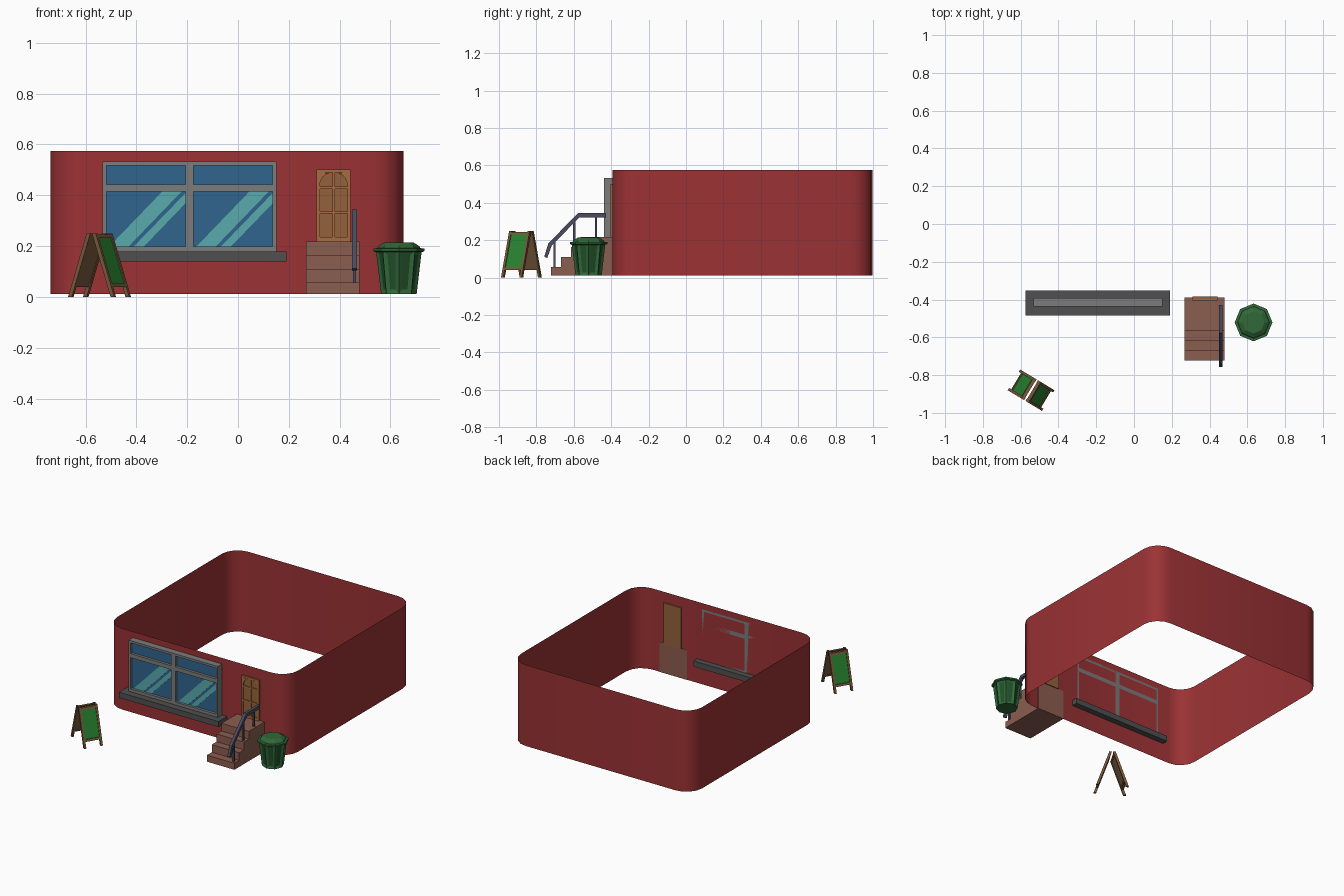
import bpy, bmesh
from math import sin, cos, pi, radians
from mathutils import Vector, Matrix

if "Cube" in bpy.data.objects:
    bpy.data.objects.remove(bpy.data.objects["Cube"])


def mat(name, r, g, b):
    m = bpy.data.materials.new(name)
    m.diffuse_color = (r, g, b, 1)
    m.use_nodes = True
    m.node_tree.nodes["Principled BSDF"].inputs["Base Color"].default_value = m.diffuse_color
    return m


BRICK = mat("red_wall", 0.33, 0.032, 0.035)
STEP = mat("step_brown", 0.26, 0.11, 0.08)
DOOR = mat("door_wood", 0.38, 0.15, 0.05)
PANEL = mat("door_panel", 0.30, 0.12, 0.045)
GLASS = mat("glass", 0.03, 0.13, 0.27)
SHINE = mat("glass_shine", 0.1, 0.40, 0.42)
STONE = mat("frame_grey", 0.2, 0.2, 0.2)
DARK = mat("sill_grey", 0.08, 0.08, 0.08)
METAL = mat("rail_metal", 0.07, 0.07, 0.12)
BIN = mat("bin_green", 0.03, 0.14, 0.04)
GROOVE = mat("bin_groove", 0.015, 0.08, 0.022)
WOOD = mat("board_wood", 0.19, 0.10, 0.045)
CHALK = mat("board_green", 0.02, 0.22, 0.03)


def finish(name, bm, *mats):
    bmesh.ops.recalc_face_normals(bm, faces=bm.faces)
    me = bpy.data.meshes.new(name)
    bm.to_mesh(me)
    bm.free()
    ob = bpy.data.objects.new(name, me)
    bpy.context.collection.objects.link(ob)
    for m in mats:
        me.materials.append(m)
    return ob


def prism(bm, pts, off):
    """Polygon swept along off into a closed solid."""
    off = Vector(off)
    a = [bm.verts.new(p) for p in pts]
    b = [bm.verts.new(Vector(p) + off) for p in pts]
    bm.faces.new(a)
    bm.faces.new(b[::-1])
    for i in range(len(a)):
        j = (i + 1) % len(a)
        bm.faces.new((a[i], b[i], b[j], a[j]))


def box(bm, x0, x1, y0, y1, z0, z1):
    prism(bm, [(x0, y0, z0), (x1, y0, z0), (x1, y0, z1), (x0, y0, z1)], (0, y1 - y0, 0))


def rings(bm, prof, n, cx, cy, cap_top=True):
    """Revolve (radius, z) points with n sides; returns side faces."""
    loops = [[bm.verts.new((cx + r * cos(2 * pi * i / n), cy + r * sin(2 * pi * i / n), z))
              for i in range(n)] for r, z in prof]
    side = [bm.faces.new((a[i], a[(i + 1) % n], b[(i + 1) % n], b[i]))
            for a, b in zip(loops, loops[1:]) for i in range(n)]
    bm.faces.new(loops[0][::-1])
    if cap_top:
        bm.faces.new(loops[-1])
    return side


# Wall: open sheet with rounded corners
X0, X1, Y0, Y1, R, SEG = -0.738, 0.652, -0.392, 0.997, 0.12, 4
bm = bmesh.new()
outline = []
for k, (cx, cy) in enumerate([(X1 - R, Y1 - R), (X0 + R, Y1 - R), (X0 + R, Y0 + R), (X1 - R, Y0 + R)]):
    for s in range(SEG + 1):
        t = (k + s / SEG) * pi / 2
        outline.append((cx + R * cos(t), cy + R * sin(t)))
lo = [bm.verts.new((x, y, 0.012)) for x, y in outline]
hi = [bm.verts.new((x, y, 0.575)) for x, y in outline]
for i in range(len(lo)):
    j = (i + 1) % len(lo)
    bm.faces.new((lo[i], lo[j], hi[j], hi[i])).smooth = True
finish("wall", bm, BRICK)

# Window sill, frame, glass and slanted reflections
bm = bmesh.new()
box(bm, -0.574, 0.19, -0.485, -0.352, 0.14, 0.179)
finish("window_sill", bm, DARK)

bm = bmesh.new()
for x0, x1 in [(-0.533, -0.518), (-0.207, -0.175), (0.136, 0.151)]:
    box(bm, x0, x1, -0.438, -0.392, 0.179, 0.533)
for x0, x1 in [(-0.518, -0.207), (-0.175, 0.136)]:
    for z0, z1 in [(0.179, 0.199), (0.415, 0.443), (0.518, 0.533)]:
        box(bm, x0, x1, -0.438, -0.392, z0, z1)
finish("window_frame", bm, STONE)

glass, shine = bmesh.new(), bmesh.new()
for x in (-0.518, -0.175):
    for z0, z1 in [(0.199, 0.415), (0.443, 0.518)]:
        box(glass, x, x + 0.311, -0.42, -0.40, z0, z1)
    for pts in ([(0.012, 0.199), (0.088, 0.199), (0.296, 0.415), (0.22, 0.415)],
                [(0.108, 0.199), (0.148, 0.199), (0.311, 0.368), (0.311, 0.408)]):
        prism(shine, [(x + u, -0.422, z) for u, z in pts], (0, 0.002, 0))
finish("window_glass", glass, GLASS)
finish("glass_reflections", shine, SHINE)

# Door: slab, raised frame bars and arched top corners
bm = bmesh.new()
box(bm, 0.309, 0.443, -0.397, -0.384, 0.216, 0.502)
finish("door_slab", bm, PANEL)
bm = bmesh.new()
for x0, x1 in [(0.309, 0.322), (0.371, 0.381), (0.43, 0.443)]:
    box(bm, x0, x1, -0.404, -0.397, 0.216, 0.502)
for x0, x1 in [(0.322, 0.371), (0.381, 0.43)]:
    for z0, z1 in [(0.216, 0.236), (0.328, 0.337), (0.425, 0.434), (0.49, 0.502)]:
        box(bm, x0, x1, -0.404, -0.397, z0, z1)
for s in (-1, 1):
    arc = [(0.376 + s * 0.054 * cos(t * pi / 10), -0.404, 0.442 + 0.048 * sin(t * pi / 10)) for t in range(5)]
    prism(bm, arc + [(0.376 + s * 0.054, -0.404, 0.49)], (0, 0.007, 0))
finish("door_frame", bm, DOOR)

# Steps
ys, zs = (-0.722, -0.669, -0.616, -0.563), (0.057, 0.110, 0.164, 0.218)
prof = [(-0.39, 0.012), (ys[0], 0.012)]
prev = 0.012
for y, z in zip(ys, zs):
    prof += [(y, prev), (y, z)] if prev > 0.012 else [(y, z)]
    prev = z
prof.append((-0.39, prev))
bm = bmesh.new()
prism(bm, [(0.267, y, z) for y, z in prof], (0.211, 0, 0))
finish("steps", bm, STEP)

# Handrail with posts
rail = [(-0.428, 0.345), (-0.578, 0.345), (-0.736, 0.183), (-0.758, 0.112),
        (-0.742, 0.105), (-0.718, 0.172), (-0.57, 0.322), (-0.428, 0.322)]
bm = bmesh.new()
prism(bm, [(0.449, y, z) for y, z in rail], (0.02, 0, 0))
finish("handrail", bm, METAL)
bm = bmesh.new()
for y, z0, z1 in [(-0.481, 0.215, 0.325), (-0.597, 0.16, 0.305), (-0.703, 0.055, 0.195)]:
    box(bm, 0.453, 0.465, y - 0.006, y + 0.006, z0, z1)
finish("handrail_posts", bm, METAL)

# Bin: eight-sided body with grooves, lid with wide rim
BX, BY = 0.633, -0.521
bm = bmesh.new()
side = rings(bm, [(0.07, 0.012), (0.09, 0.182)], 8, BX, BY)
bm.normal_update()
bmesh.ops.inset_individual(bm, faces=side, thickness=0.016, depth=-0.006, use_even_offset=True)
for f in side:
    f.material_index = 1
finish("bin_body", bm, BIN, GROOVE)
bm = bmesh.new()
rings(bm, [(0.09, 0.176), (0.1, 0.18), (0.1, 0.19), (0.085, 0.192), (0.08, 0.2), (0.058, 0.214)], 8, BX, BY)
finish("bin_lid", bm, BIN)

# Folding sign board: two leaning halves, mirrored about the ridge
place = Matrix.Translation((-0.545, -0.88, 0)) @ Matrix.Rotation(radians(-31), 4, 'Z')
H, FOOT, TOP = 0.25, 0.097, 0.012
for label, s in (("right", 1), ("left", -1)):
    def at(z, v, out=0.0):
        return (s * (FOOT + (TOP - FOOT) * z / H + out), v, z)

    def slab(bm, z0, z1, v0, v1, o0, o1):
        prism(bm, [at(z0, v0, o0), at(z0, v1, o0), at(z1, v1, o0), at(z1, v0, o0)], (s * (o1 - o0), 0, 0))

    wood, board = bmesh.new(), bmesh.new()
    for v in (-0.064, 0.05):
        slab(wood, 0.0, H, v, v + 0.014, -0.008, 0.009)
    for z in (0.04, 0.231):
        slab(wood, z, z + 0.014, -0.05, 0.05, -0.008, 0.009)
    slab(wood, 0.054, 0.231, -0.05, 0.05, -0.005, 0.0)
    slab(board, 0.054, 0.231, -0.05, 0.05, 0.0, 0.004)
    for name, b, m in (("sign_frame_", wood, WOOD), ("sign_panel_", board, CHALK)):
        b.transform(place)
        finish(name + label, b, m)
